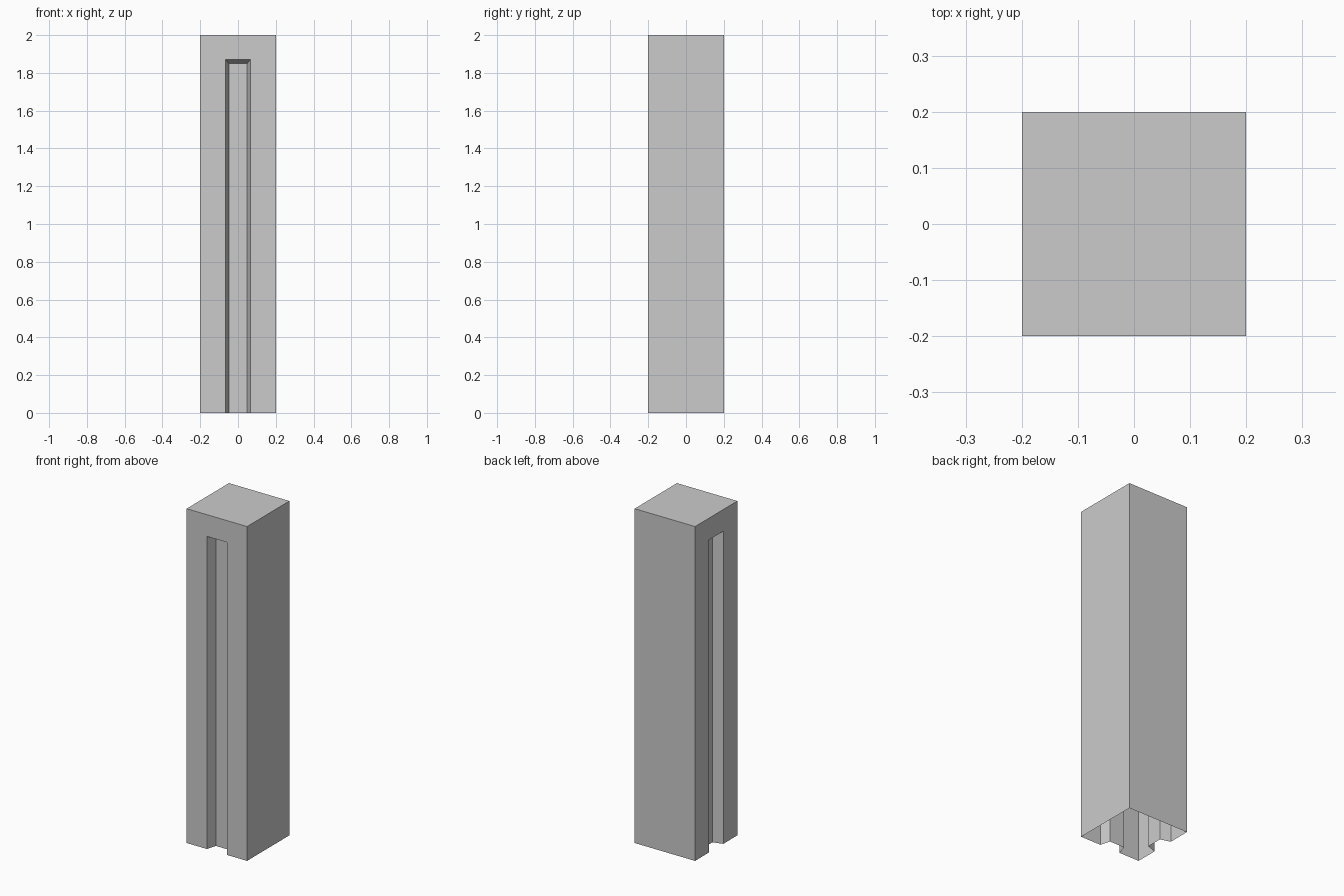
import bpy, bmesh
from math import radians
from mathutils import Matrix, Vector

if "Cube" in bpy.data.objects:
    bpy.data.objects.remove(bpy.data.objects["Cube"])

H, HEIGHT = 0.2, 2.0            # half width, height
OUT_W, OUT_Z = 0.0667, 1.87     # groove mouth: half width, top
IN_W, IN_Z = 0.0485, 1.85       # groove floor: half width, top
DEPTH = 0.06

bm = bmesh.new()


def add_face(points, turn):
    """Add one face drawn on the front side, turned about z."""
    rot = Matrix.Rotation(radians(turn), 3, 'Z')
    bm.faces.new([bm.verts.new(rot @ Vector(p)) for p in points])


def plain_wall(turn):
    add_face([(-H, -H, 0), (H, -H, 0), (H, -H, HEIGHT), (-H, -H, HEIGHT)], turn)


def grooved_wall(turn):
    # mouth and floor outlines of the groove, open at the bottom
    mouth = [(-OUT_W, -H, 0), (-OUT_W, -H, OUT_Z), (OUT_W, -H, OUT_Z), (OUT_W, -H, 0)]
    y = -H + DEPTH
    floor = [(-IN_W, y, 0), (-IN_W, y, IN_Z), (IN_W, y, IN_Z), (IN_W, y, 0)]
    add_face([(-H, -H, 0), *mouth, (H, -H, 0), (H, -H, HEIGHT), (-H, -H, HEIGHT)], turn)
    for i in range(3):
        add_face([mouth[i], floor[i], floor[i + 1], mouth[i + 1]], turn)
    add_face(floor[::-1], turn)


# grooves on front and left, plain right and back, flat top, open bottom
grooved_wall(0)
grooved_wall(-90)
plain_wall(90)
plain_wall(180)
add_face([(-H, -H, HEIGHT), (H, -H, HEIGHT), (H, H, HEIGHT), (-H, H, HEIGHT)], 0)
bmesh.ops.remove_doubles(bm, verts=bm.verts, dist=1e-4)

mesh = bpy.data.meshes.new("grooved_post")
bm.to_mesh(mesh)
bm.free()
bpy.context.collection.objects.link(bpy.data.objects.new("grooved_post", mesh))
